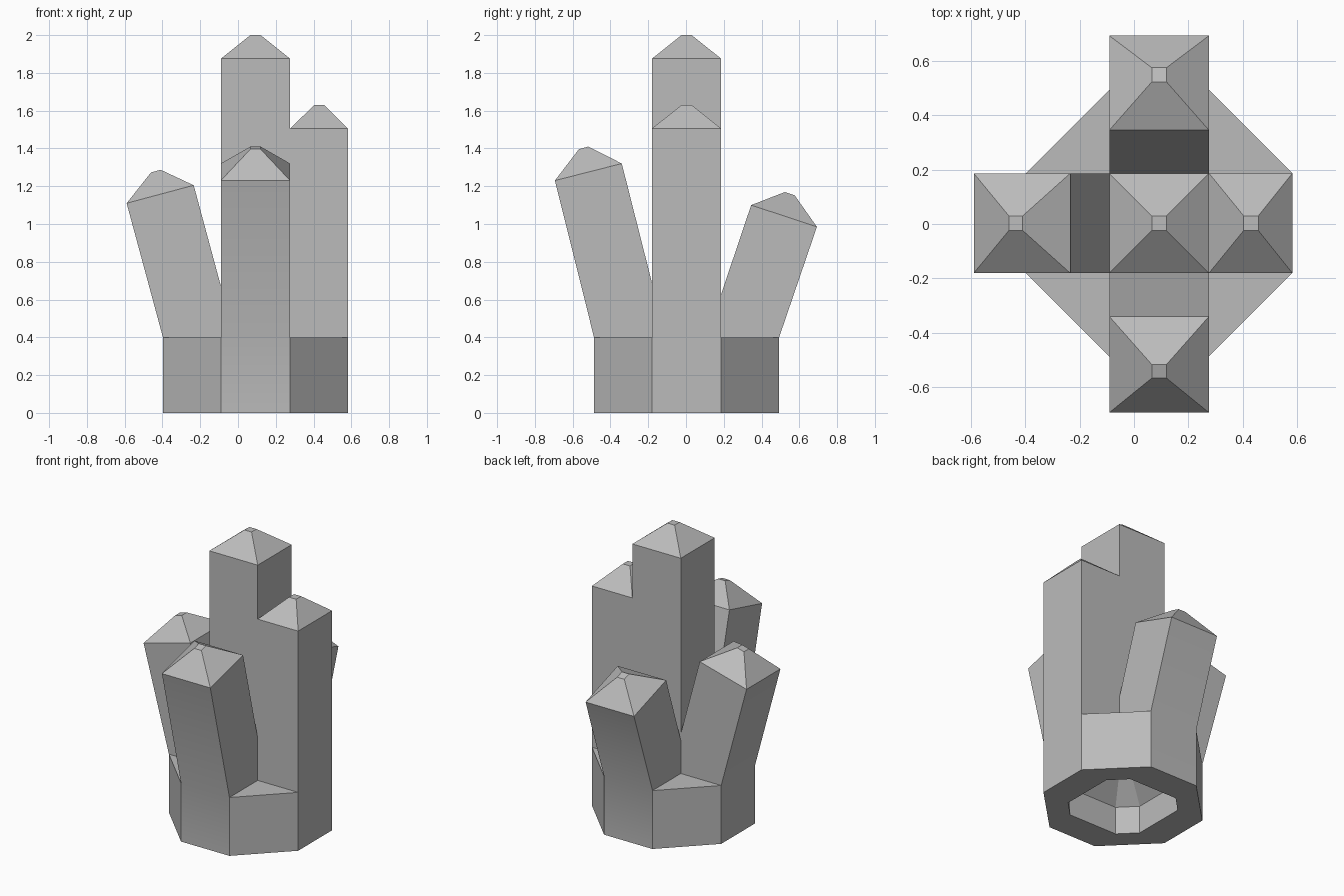
import bpy, bmesh, math
from mathutils import Vector

if "Cube" in bpy.data.objects:
    bpy.data.objects.remove(bpy.data.objects["Cube"], do_unlink=True)

CENTRE = Vector((0.0925, 0.003, 0))
HALF = 0.1835      # half the width of every crystal
REACH = 0.49       # base radius along the axes
STEP = 0.4         # base height
TIP = 0.027        # half the width of the small flat tips

stone = bpy.data.materials.new("grey stone")
GREY = (0.5, 0.5, 0.5, 1)
stone.use_nodes = True
stone.diffuse_color = GREY
stone.node_tree.nodes["Principled BSDF"].inputs["Base Color"].default_value = GREY


def finish(name, bm):
    bmesh.ops.recalc_face_normals(bm, faces=bm.faces)
    mesh = bpy.data.meshes.new(name)
    bm.to_mesh(mesh)
    bm.free()
    mesh.materials.append(stone)
    ob = bpy.data.objects.new(name, mesh)
    bpy.context.collection.objects.link(ob)
    bpy.ops.object.select_all(action="DESELECT")
    ob.select_set(True)
    bpy.context.view_layer.objects.active = ob
    bpy.ops.object.shade_smooth_by_angle(angle=math.radians(30))


def bridge(bm, low, high):
    n = len(low)
    return [bm.faces.new((low[i], low[(i + 1) % n], high[(i + 1) % n], high[i]))
            for i in range(n)]


def crystal(name, turn, root, shoulder, tip, panel=True):
    """Square crystal; each pair holds its outer and inner (radius, height)."""
    bm = bmesh.new()
    out = Vector((math.cos(turn), math.sin(turn), 0))
    side = Vector((-out.y, out.x, 0))

    def point(r, z, s):
        return bm.verts.new(CENTRE + out * r + side * s + Vector((0, 0, z)))

    def ring(pair, w):
        (ro, zo), (ri, zi) = pair
        return [point(ro, zo, -w), point(ro, zo, w), point(ri, zi, w), point(ri, zi, -w)]

    rings = [ring(root, HALF), ring(shoulder, HALF), ring(tip, TIP)]
    bridge(bm, rings[0], rings[1])
    bridge(bm, rings[1], rings[2])
    bm.faces.new(rings[2])
    if panel:  # upright foot that closes the side of the base
        r = root[0][0]
        bm.faces.new((point(r, 0, -HALF), point(r, 0, HALF), rings[0][1], rings[0][0]))
    finish(name, bm)


# Central upright crystal
crystal("centre_crystal", 0, ((HALF, STEP), (-HALF, STEP)),
        ((HALF, 1.875), (-HALF, 1.875)), ((TIP, 2), (-TIP, 2)), panel=False)

# Four outer crystals: one upright, three leaning outwards
crystal("left_crystal", 0, ((REACH, STEP), (HALF, STEP)),
        ((REACH, 1.505), (HALF, 1.505)), ((0.365, 1.63), (0.311, 1.63)))
crystal("back_crystal", math.pi / 2, ((REACH, STEP), (0.106, STEP)),
        ((0.69, 0.985), (0.342, 1.10)), ((0.572, 1.152), (0.52, 1.169)))
crystal("right_crystal", math.pi, ((REACH, STEP), (0.11, STEP)),
        ((0.682, 1.11), (0.327, 1.205)), ((0.553, 1.273), (0.502, 1.287)))
crystal("front_crystal", -math.pi / 2, ((REACH, STEP), (0.11, STEP)),
        ((0.697, 1.23), (0.343, 1.32)), ((0.57, 1.396), (0.52, 1.41)))

# Eight-sided base with a hollow underside
bm = bmesh.new()


def octagon(a, b, z):
    corners = []
    for k in range(4):
        c, s = round(math.cos(k * math.pi / 2)), round(math.sin(k * math.pi / 2))
        for t in (-b, b):
            corners.append(bm.verts.new(CENTRE + Vector((c * a - s * t, s * a + c * t, z))))
    return corners


top, rim = octagon(REACH, HALF, STEP), octagon(REACH, HALF, 0)
hole, wall = octagon(0.29, HALF, 0), octagon(0.29, HALF, 0.19)
roof = octagon(0.11, 0.07, 0.37)
bm.faces.new(top)
walls = bridge(bm, rim, top)
bridge(bm, rim, hole)
bridge(bm, hole, wall)
bridge(bm, wall, roof)
bm.faces.new(roof)
bmesh.ops.recalc_face_normals(bm, faces=bm.faces)
# the crystal feet replace the four axis-facing walls
bmesh.ops.delete(bm, geom=walls[::2], context="FACES_ONLY")
finish("base", bm)
